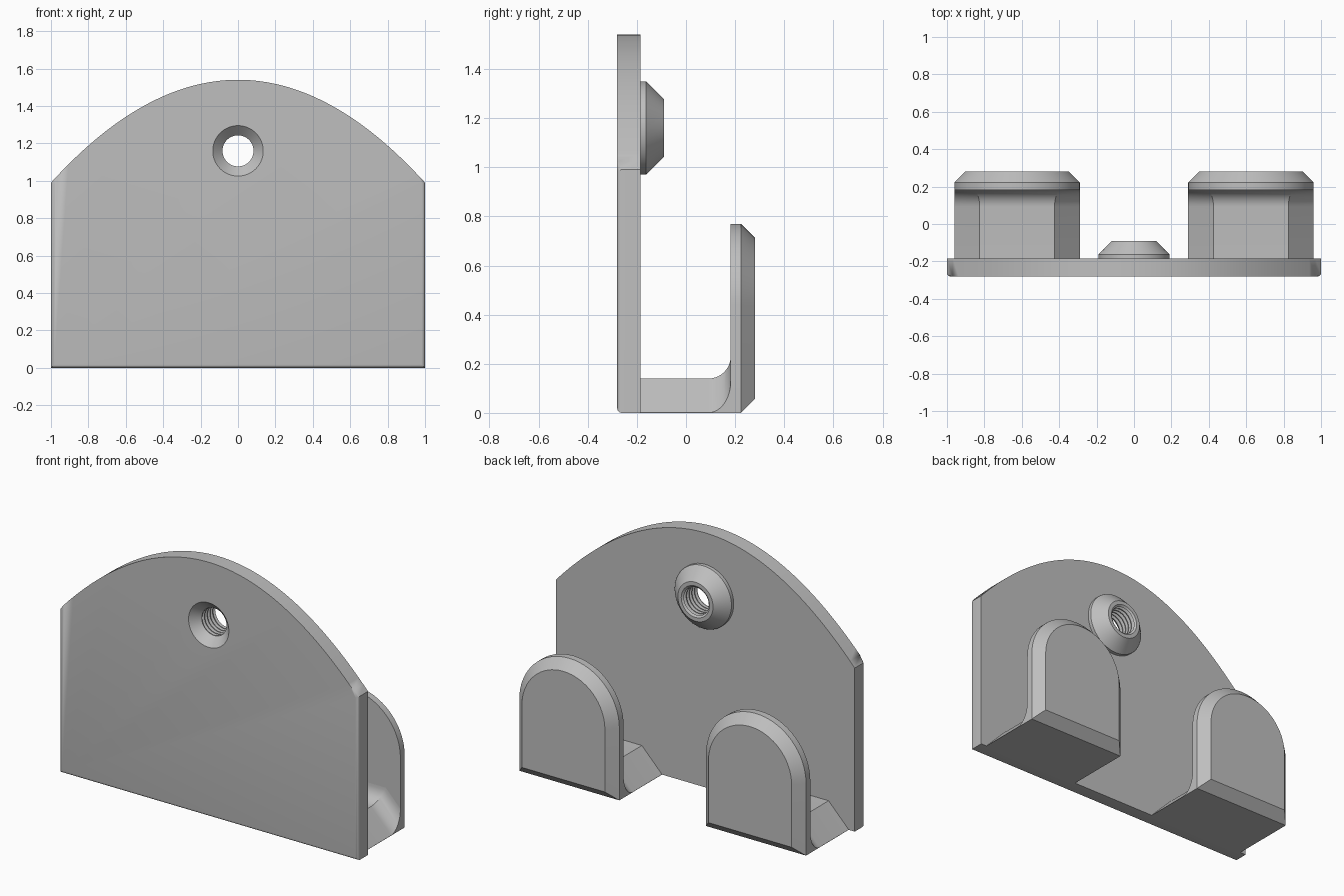
import bpy, bmesh, math

cube = bpy.data.objects.get("Cube")
if cube:
    bpy.data.objects.remove(cube, do_unlink=True)

grey = bpy.data.materials.new("plain grey")
grey.use_nodes = True
COLOUR = (0.52, 0.52, 0.52, 1)
grey.diffuse_color = COLOUR
grey.node_tree.nodes["Principled BSDF"].inputs["Base Color"].default_value = COLOUR

FRONT, BACK = -0.28, -0.185      # faces of the main plate
HOLE_Z, SINK_R, BORE_R = 1.16, 0.135, 0.083


def finish(name, bm):
    bmesh.ops.remove_doubles(bm, verts=bm.verts, dist=1e-5)
    bmesh.ops.recalc_face_normals(bm, faces=bm.faces)
    mesh = bpy.data.meshes.new(name)
    bm.to_mesh(mesh)
    bm.free()
    mesh.materials.append(grey)
    obj = bpy.data.objects.new(name, mesh)
    bpy.context.collection.objects.link(obj)
    return obj


def smooth(obj):
    bpy.ops.object.select_all(action='DESELECT')
    obj.select_set(True)
    bpy.context.view_layer.objects.active = obj
    bpy.ops.object.shade_smooth_by_angle(angle=math.radians(25))


def loft(rings, caps=True):
    """Skin closed rings of equal length; without caps the last ring joins the first."""
    bm = bmesh.new()
    rows = [[bm.verts.new(p) for p in ring] for ring in rings]
    n = len(rows[0])
    pairs = list(zip(rows, rows[1:])) + ([] if caps else [(rows[-1], rows[0])])
    for a, b in pairs:
        for i in range(n):
            j = (i + 1) % n
            bm.faces.new((a[i], a[j], b[j], b[i]))
    if caps:
        bm.faces.new(rows[0])
        bm.faces.new(rows[-1])
    return bm


def circle(r, y, n=64):
    return [(r * math.cos(math.tau * i / n), y, HOLE_Z + r * math.sin(math.tau * i / n))
            for i in range(n)]


# Main plate: straight sides, parabolic top, rounded front rim
N = 64
outline = [(-1, 0), (1, 0)]
for i in range(N + 1):
    x = 1 - 2 * i / N
    outline.append((x, 1.54 - 0.55 * x * x))
bm = loft([[(x, y, z) for x, z in outline] for y in (FRONT, BACK)])
rim = [e for e in bm.edges if all(abs(v.co.y - FRONT) < 1e-5 for v in e.verts)]
bmesh.ops.bevel(bm, geom=rim, offset=0.018, segments=4, profile=0.5, affect='EDGES')
plate = finish("back_plate", bm)

# Opening that receives the threaded boss
cutter = finish("hole_cutter", loft([circle(SINK_R, -0.4), circle(SINK_R, 0)]))
cutter.hide_render = True
cut = plate.modifiers.new("hole", 'BOOLEAN')
cut.operation, cut.solver, cut.object = 'DIFFERENCE', 'EXACT', cutter
bpy.context.view_layer.objects.active = plate
bpy.ops.object.modifier_apply(modifier="hole")
bpy.data.objects.remove(cutter, do_unlink=True)
smooth(plate)

# Screw boss: countersink, thread grooves, conical collar
profile = [(SINK_R, FRONT), (BORE_R, -0.228)]
PITCH = 0.026
for k in range(5):
    y = -0.224 + k * PITCH
    profile += [(BORE_R, y), (0.1, y + 0.3 * PITCH),
                (0.1, y + 0.5 * PITCH), (BORE_R, y + 0.8 * PITCH)]
profile += [(0.095, -0.09), (0.118, -0.09), (0.19, -0.163), (0.19, BACK), (SINK_R, BACK)]
smooth(finish("screw_boss", loft([circle(r, y) for r, y in profile], caps=False)))

# Hooks: a bevel-sided arm flaring into an arched, chamfered upright
HALF, INNER, OUTER, CHAMFER = 0.335, 0.182, 0.28, 0.057
SPRING = 0.77 - HALF


def arch(y, inset):
    r = HALF - inset
    pts = [(-r, y, inset), (r, y, inset)]
    for i in range(33):
        a = math.pi * i / 32
        pts.append((r * math.cos(a), y, SPRING + r * math.sin(a)))
    return pts


def arm_section(y, t):
    x_top, z_top = HALF - 0.135 + 0.414 * t, 0.14 + t
    right = [(HALF, y, 0), (HALF, y, 1.414 * t + 0.001), (x_top, y, z_top)]
    return right + [(-x, y, z) for x, y, z in reversed(right)]


FILLET = 0.09
for side, sign in (("left", 1), ("right", -1)):
    upright = finish(f"{side}_hook_upright", loft(
        [arch(INNER, 0), arch(OUTER - CHAMFER, 0), arch(OUTER, CHAMFER)]))
    sections = [arm_section(BACK, 0)]
    for i in range(11):
        a = math.pi / 2 * i / 10
        sections.append(arm_section(INNER - FILLET * (1 - math.sin(a)),
                                    FILLET * (1 - math.cos(a))))
    arm = finish(f"{side}_hook_arm", loft(sections))
    for part in (upright, arm):
        part.location.x = sign * 0.625
        smooth(part)
